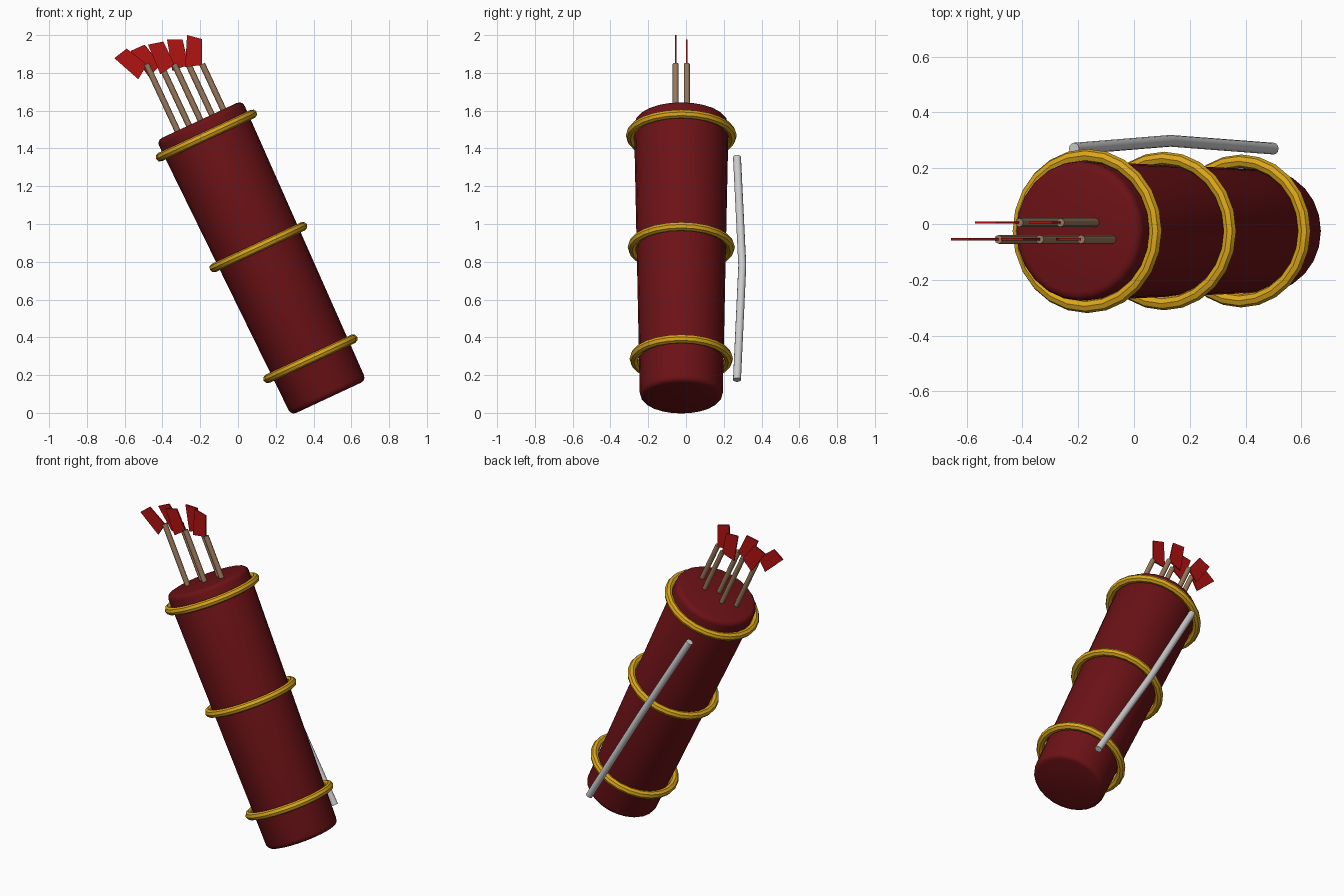
import bpy, bmesh, math
from mathutils import Matrix, Vector

if "Cube" in bpy.data.objects:
    bpy.data.objects.remove(bpy.data.objects["Cube"])

TILT = math.radians(-25)
FRAME = Matrix.Translation((0.48, -0.025, 0.08)) @ Matrix.Rotation(TILT, 4, 'Y')
AXIS = Matrix.Rotation(TILT, 3, 'Y') @ Vector((0, 0, 1))


def material(name, rgb):
    m = bpy.data.materials.new(name)
    m.diffuse_color = (*rgb, 1)
    m.use_nodes = True
    m.node_tree.nodes["Principled BSDF"].inputs["Base Color"].default_value = m.diffuse_color
    return m


MAROON = material("maroon leather", (0.15, 0.006, 0.008))
GOLD = material("gold", (0.70, 0.38, 0.01))
WOOD = material("wood", (0.32, 0.19, 0.105))
RED = material("red feather", (0.44, 0.006, 0.006))
GREY = material("light grey", (0.60, 0.60, 0.60))


def add_object(name, bm, mat, smooth=None):
    bmesh.ops.recalc_face_normals(bm, faces=bm.faces)
    me = bpy.data.meshes.new(name)
    bm.to_mesh(me)
    bm.free()
    me.materials.append(mat)
    ob = bpy.data.objects.new(name, me)
    bpy.context.collection.objects.link(ob)
    if smooth:
        bpy.ops.object.select_all(action='DESELECT')
        ob.select_set(True)
        bpy.context.view_layer.objects.active = ob
        bpy.ops.object.shade_smooth_by_angle(angle=math.radians(smooth))
    return ob


def lathe(name, profile, mat, closed=False, steps=24):
    """Spin (radius, height) points around the tilted quiver axis."""
    bm = bmesh.new()
    vs = [bm.verts.new((r, 0, z)) for r, z in profile]
    es = [bm.edges.new(p) for p in zip(vs, vs[1:])]
    if closed:
        es.append(bm.edges.new((vs[-1], vs[0])))
    bmesh.ops.spin(bm, geom=vs + es, axis=(0, 0, 1), cent=(0, 0, 0),
                   angle=math.tau, steps=steps)
    bmesh.ops.remove_doubles(bm, verts=bm.verts, dist=1e-5)
    bm.transform(FRAME)
    return add_object(name, bm, mat, 40)


def tube(name, points, radius, mat, sides):
    """Straight or bent rod with flat ends."""
    pts = [Vector(p) for p in points]
    bm = bmesh.new()
    q = (pts[-1] - pts[0]).to_track_quat('Z', 'Y')
    rings = [[bm.verts.new(p + q @ Vector((radius * math.cos(a), radius * math.sin(a), 0)))
              for a in (math.tau * i / sides for i in range(sides))] for p in pts]
    for lo, hi in zip(rings, rings[1:]):
        for i in range(sides):
            j = (i + 1) % sides
            bm.faces.new((lo[i], lo[j], hi[j], hi[i]))
    bm.faces.new(rings[0])
    bm.faces.new(rings[-1])
    return add_object(name, bm, mat, 50)


# Tapered quiver body with rounded rims
L, B = 1.62, 0.03
arc = [math.radians(a) for a in (0, 30, 60, 90)]
profile = [(0, 0)]
profile += [(0.22 - B + B * math.sin(a), B - B * math.cos(a)) for a in arc]
profile += [(0.25 - B + B * math.cos(a), L - B + B * math.sin(a)) for a in arc]
profile += [(0, L)]
lathe("quiver_body", profile, MAROON)

# Gold bands
for name, h, R in (("lower_band", 0.228, 0.25), ("middle_band", 0.88, 0.26),
                   ("upper_band", 1.532, 0.27)):
    ring = [(R + 0.024 * math.cos(k * math.tau / 8), h + 0.024 * math.sin(k * math.tau / 8))
            for k in range(8)]
    lathe(name, ring, GOLD, closed=True)

# Carrying strap behind the body
tube("strap", [(-0.215, 0.27, 1.355), (0.13, 0.298, 0.78), (0.50, 0.27, 0.175)],
     0.021, GREY, 12)

# Arrows: parallel shafts, with feathers that fan out around the shaft tips
feather = [(-0.08, 0.153), (0, 0.132), (0, -0.005), (-0.09, -0.016)]
for i in range(5):
    y = 0.005 if i % 2 else -0.055
    tip = Vector((-0.485 + 0.0738 * i, y, 1.847))
    tube(f"arrow_shaft_{i + 1}", [tip - AXIS * 0.6, tip], 0.016, WOOD, 8)
    bm = bmesh.new()
    f = bm.faces.new([bm.verts.new((x, -0.004, z)) for x, z in feather])
    ext = bmesh.ops.extrude_face_region(bm, geom=[f])
    bmesh.ops.translate(bm, vec=(0, 0.008, 0),
                        verts=[v for v in ext["geom"] if isinstance(v, bmesh.types.BMVert)])
    bm.transform(Matrix.Translation(tip) @ Matrix.Rotation(math.radians(-13 * (4 - i)), 4, 'Y'))
    add_object(f"arrow_feather_{i + 1}", bm, RED)
